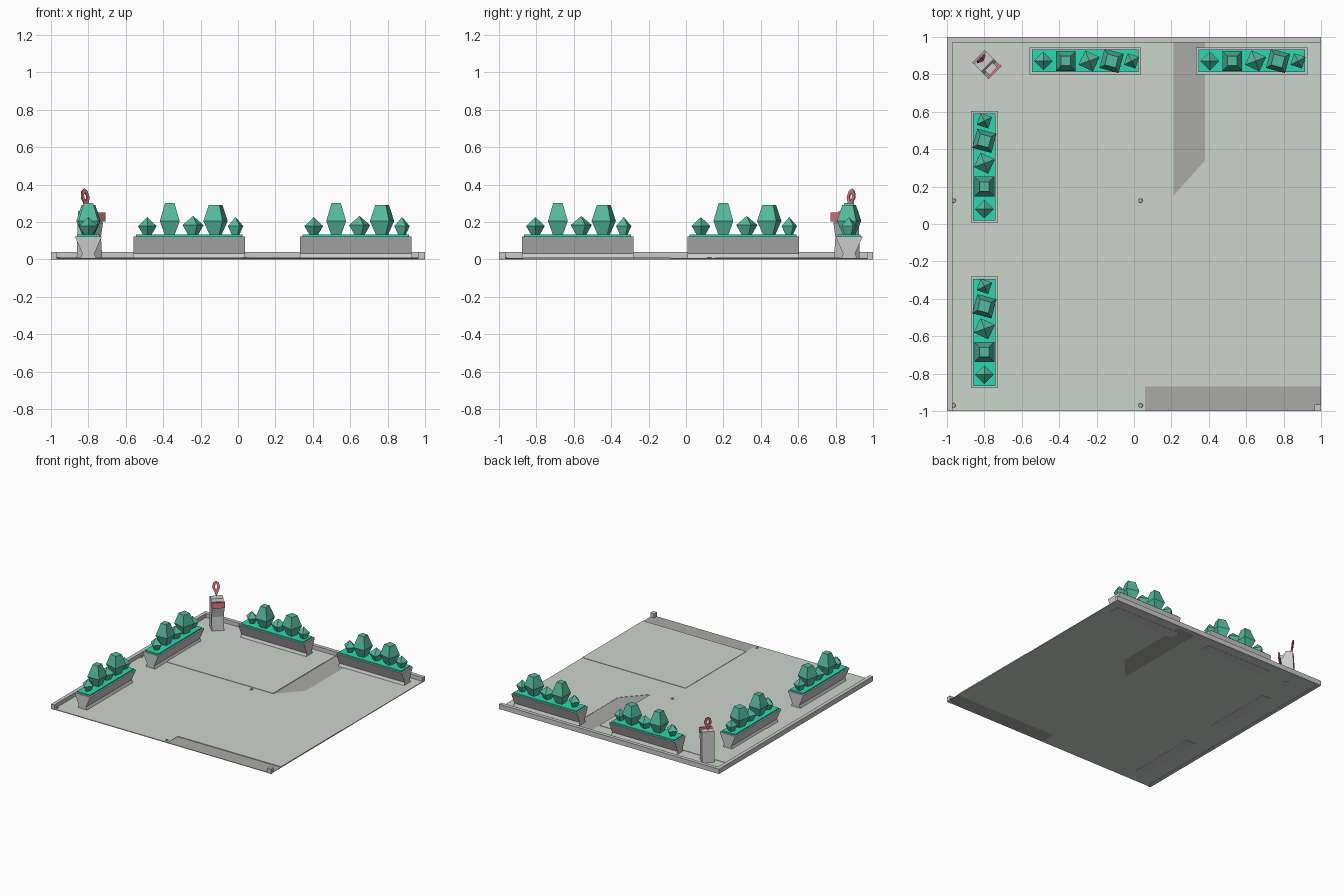
import bpy, bmesh, math
from mathutils import Matrix, Vector

if "Cube" in bpy.data.objects:
    bpy.data.objects.remove(bpy.data.objects["Cube"])


def material(name, rgb):
    m = bpy.data.materials.new(name)
    m.diffuse_color = (*rgb, 1)
    m.use_nodes = True
    m.node_tree.nodes["Principled BSDF"].inputs["Base Color"].default_value = m.diffuse_color
    return m


PAVING = material("paving", (0.60, 0.67, 0.60))
DARK = material("dark_grey", (0.40, 0.40, 0.38))
SOIL = material("ground_cover", (0.02, 0.70, 0.45))
LEAF = material("leaf", (0.09, 0.50, 0.34))
RED = material("red_sign", (0.80, 0.18, 0.22))


def finish(name, bm, mat=None, matrix=Matrix()):
    bmesh.ops.recalc_face_normals(bm, faces=bm.faces)
    me = bpy.data.meshes.new(name)
    bm.to_mesh(me)
    bm.free()
    ob = bpy.data.objects.new(name, me)
    bpy.context.collection.objects.link(ob)
    ob.matrix_world = matrix
    if mat:
        me.materials.append(mat)
    return ob


def box(name, lo, hi, mat=None, matrix=Matrix()):
    bm = bmesh.new()
    size = Vector(hi) - Vector(lo)
    mid = (Vector(hi) + Vector(lo)) / 2
    bmesh.ops.create_cube(bm, size=1, matrix=Matrix.Translation(mid) @ Matrix.Diagonal((*size, 1)))
    return finish(name, bm, mat, matrix)


def slab(name, pts, mat, bottom=0.002):
    """Flat panel: top outline of (x, y, z) points, extruded down to one level."""
    bm = bmesh.new()
    top = [bm.verts.new(p) for p in pts]
    low = [bm.verts.new((p[0], p[1], bottom)) for p in pts]
    bm.faces.new(top)
    bm.faces.new(low[::-1])
    for i in range(len(pts)):
        j = (i + 1) % len(pts)
        bm.faces.new((top[i], low[i], low[j], top[j]))
    return finish(name, bm, mat)


def extrude_x(name, profile, half, mat=None, matrix=Matrix()):
    """Prism along x from a (y, z) profile."""
    bm = bmesh.new()
    f = bm.faces.new([bm.verts.new((-half, y, z)) for y, z in profile])
    ext = bmesh.ops.extrude_face_region(bm, geom=[f])["geom"]
    bmesh.ops.translate(bm, vec=(2 * half, 0, 0), verts=[v for v in ext if isinstance(v, bmesh.types.BMVert)])
    return finish(name, bm, mat, matrix)


def shrub(name, x, angle, rings, matrix):
    """Four-sided faceted bush from (radius, z) rings."""
    bm = bmesh.new()
    loops = []
    for r, z in rings:
        loops.append([bm.verts.new((x + r * math.cos(angle + k * math.pi / 2),
                                    r * math.sin(angle + k * math.pi / 2), z)) for k in range(4)])
    for a, b in zip(loops, loops[1:]):
        for k in range(4):
            bm.faces.new((a[k], a[(k + 1) % 4], b[(k + 1) % 4], b[k]))
    bm.faces.new(loops[0][::-1])
    bm.faces.new(loops[-1])
    bmesh.ops.remove_doubles(bm, verts=bm.verts, dist=1e-5)
    return finish(name, bm, LEAF, matrix)


# Paving panels at slightly different levels
def flat(name, pts, z, mat=PAVING):
    slab(name, [(x, y, z) for x, y in pts], mat)


flat("paving_left", [(-1, -1), (.06, -1), (.06, -.08), (.21, -.08), (.21, .155), (-1, .155)], .008)
flat("paving_middle", [(-1, .155), (.21, .155), (.21, .825), (-1, .825)], .011)
flat("paving_back", [(-1, .825), (.21, .825), (.21, 1), (-1, 1)], .008)
flat("paving_front_right", [(.06, -.87), (1, -.87), (1, -.08), (.06, -.08)], .011)
flat("paving_right", [(.21, -.08), (1, -.08), (1, 1), (.38, 1), (.38, .34), (.21, .15)], .008)

# Dark strips
flat("dark_strip_back", [(.21, .15), (.38, .34), (.38, 1), (.21, 1)], .006, DARK)
flat("dark_strip_front", [(.06, -1), (1, -1), (1, -.87), (.06, -.87)], .006, DARK)

# Curbs and corner block
box("curb_left", (-1, -1, 0), (-.97, .97, .04))
box("curb_back", (-1, .97, 0), (1, 1, .04))
box("corner_block", (.965, -1, 0), (1, -.965, .04))

# Drain studs
for i, (x, y) in enumerate([(.035, .125), (.035, -.97), (-.965, .125), (-.965, -.97)]):
    bm = bmesh.new()
    bmesh.ops.create_cone(bm, cap_ends=True, segments=8, radius1=.014, radius2=.011, depth=.01)
    finish(f"drain_stud_{i}", bm, DARK, Matrix.Translation((x, y, .008)))

# Planters with faceted shrubs
R2 = math.sqrt(2)
SMALL = [(.022, .13), (.05, .178), (0, .226)]
TALL = [(.026 * R2, .13), (.053 * R2, .205), (.031 * R2, .28), (.025 * R2, .302)]
SHRUBS = [
    (-.225, 0, SMALL),
    (-.105, math.pi / 4, TALL),
    (.02, math.radians(20), [(.028, .13), (.06, .183), (0, .232)]),
    (.14, math.radians(30), [(.026 * R2, .13), (.053 * R2, .205), (.03 * R2, .29)]),
    (.247, math.radians(27), [(.022, .13), (.046, .178), (0, .226)]),
]
POT = [(-.045, 0), (.045, 0), (.032, .03), (.072, .122), (-.072, .122), (-.032, .03)]


def planter(n, x, y, angle):
    m = Matrix.Translation((x, y, 0)) @ Matrix.Rotation(angle, 4, 'Z')
    extrude_x(f"planter_{n}", POT, .298, None, m)
    box(f"ground_cover_{n}", (-.285, -.06, .118), (.285, .06, .132), SOIL, m)
    for i, (sx, a, rings) in enumerate(SHRUBS):
        shrub(f"shrub_{n}_{i}", sx, a, rings, m)


planter(0, -.26, .872, 0)
planter(1, .63, .872, 0)
planter(2, -.80, .305, math.pi / 2)
planter(3, -.80, -.58, math.pi / 2)

# Information post facing the open corner
K = Matrix.Translation((-.787, .853, 0)) @ Matrix.Rotation(math.pi / 4, 4, 'Z')
extrude_x("info_post", [(.06, 0), (.05, .258), (-.005, .258), (-.025, .205), (-.045, .195),
                        (-.03, .12), (-.04, 0)], .047, None, K)
box("info_panel", (-.05, -.062, .203), (.05, -.05, .25), RED, K)
box("panel_bracket", (-.03, -.05, .212), (.03, -.015, .238), None, K)

# Map marker plate: hexagonal drop with a diamond hole
bm = bmesh.new()
outer = [(0, 0), (.03, .07), (.02, .105), (0, .118), (-.02, .105), (-.03, .07)]
inner = [(0, .05), (.011, .07), (.009, .085), (0, .094), (-.009, .085), (-.011, .07)]
o = [bm.verts.new((x, 0, z)) for x, z in outer]
n = [bm.verts.new((x, 0, z)) for x, z in inner]
for i in range(6):
    j = (i + 1) % 6
    bm.faces.new((o[i], o[j], n[j], n[i]))
marker = finish("marker_plate", bm, RED, K @ Matrix.Translation((0, .03, .262)) @ Matrix.Rotation(math.radians(-10), 4, 'X'))
sol = marker.modifiers.new("thickness", 'SOLIDIFY')
sol.thickness = .008
sol.offset = 0
